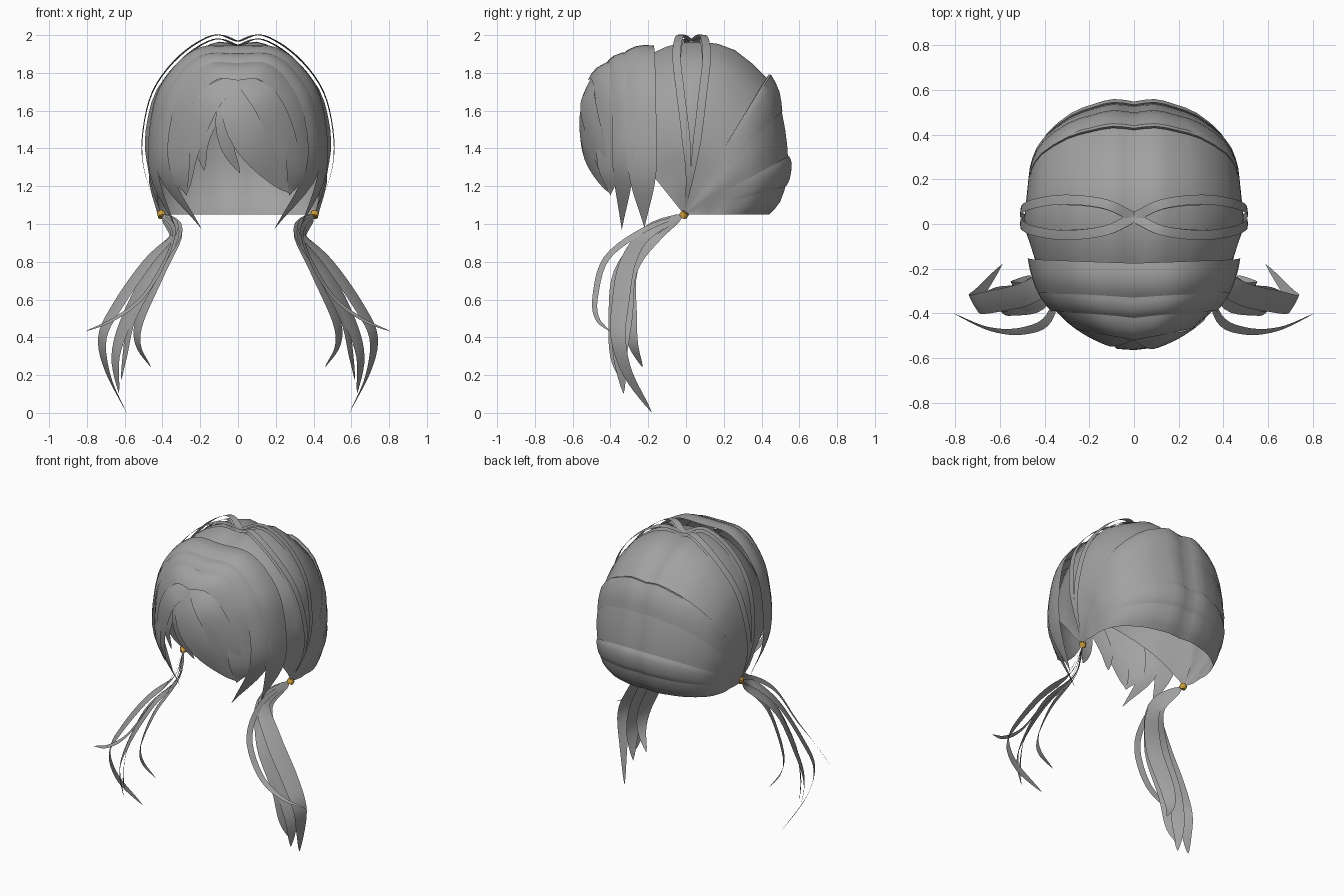
import bpy
import bmesh
import math
from mathutils import Vector

HEAD = Vector((0, 0, 1.4))
TIE = (.405, -.01, 1.05)

default_cube = bpy.data.objects.get("Cube")
if default_cube:
    bpy.data.objects.remove(default_cube, do_unlink=True)


def make_material(name, colour):
    material = bpy.data.materials.new(name)
    material.use_nodes = True
    material.diffuse_color = colour
    shader = material.node_tree.nodes["Principled BSDF"]
    shader.inputs["Base Color"].default_value = colour
    return material


hair_grey = make_material("hair grey", (.36, .36, .36, 1))
tie_gold = make_material("tie gold", (.6, .33, .04, 1))


def smooth_path(points, steps):
    """Catmull-Rom curve through the points."""
    points = [Vector(p) for p in points]
    first = points[0] * 2 - points[1]
    last = points[-1] * 2 - points[-2]
    padded = [first] + points + [last]
    result = []
    for a, b, c, d in zip(padded, padded[1:], padded[2:], padded[3:]):
        for i in range(steps):
            t = i / steps
            result.append(b + (c - a) * t / 2
                          + (a - b * 2.5 + c * 2 - d / 2) * t * t
                          + ((b - c) * 1.5 + (d - a) / 2) * t ** 3)
    return result + [points[-1]]


def finish(obj, material, mirrored):
    obj.data.materials.append(material)
    if mirrored:
        mirror = obj.modifiers.new("Mirror", "MIRROR")
        mirror.merge_threshold = .002
    bpy.ops.object.select_all(action="DESELECT")
    obj.select_set(True)
    bpy.context.view_layer.objects.active = obj
    bpy.ops.object.shade_smooth_by_angle(angle=math.radians(40))


def sheet(name, rows, mirrored=True):
    """Skin a grid of points, facing away from the head."""
    bm = bmesh.new()
    grid = [[bm.verts.new(p) for p in row] for row in rows]
    for low, high in zip(grid, grid[1:]):
        for i in range(len(low) - 1):
            bm.faces.new((low[i], low[i + 1], high[i + 1], high[i]))
    bmesh.ops.remove_doubles(bm, verts=bm.verts, dist=.0005)
    bm.normal_update()
    facing = sum(f.normal.dot(f.calc_center_median() - HEAD) * f.calc_area()
                 for f in bm.faces)
    if facing < 0:
        bmesh.ops.reverse_faces(bm, faces=bm.faces)
    mesh = bpy.data.meshes.new(name)
    bm.to_mesh(mesh)
    bm.free()
    obj = bpy.data.objects.new(name, mesh)
    bpy.context.collection.objects.link(obj)
    finish(obj, hair_grey, mirrored)


def ribbon(name, points, width, facing=None, pointed=True, mirrored=True):
    """Leaf-shaped lock along a path, curved across its width."""
    path = smooth_path(points, 5)
    count = len(path) - 1
    rows = [[] for _ in range(5)]
    for i, p in enumerate(path):
        tangent = path[min(i + 1, count)] - path[max(i - 1, 0)]
        out = (facing or p - HEAD).normalized()
        across = tangent.cross(out).normalized()
        u = i / count
        if pointed:
            size = width * max(0, math.sin(math.pi * u ** .8)) ** .7
        else:
            size = width * min(1, u * 3)
        for row, side in zip(rows, (-1, -.5, 0, .5, 1)):
            offset = side * size
            row.append(p + across * offset - out * offset * offset * 1.3)
    sheet(name, rows, mirrored)


# Swept-back cap: every strand arcs from one tie to the other
SECTION = [(.405, 0), (.455, .15), (.485, .31), (.495, .42), (.478, .57),
           (.43, .73), (.31, .89), (.2, .96), (.1, 1), (0, .98)]


def meridian(y, z):
    """Arc narrowed towards the nape, the back and the forehead."""
    low = max(0, 1 - (z - TIE[2]) / .45)
    narrow = 1 - .1 * low - .3 * max(0, -y) - .09 * max(0, y)
    points = []
    for x, r in SECTION:
        scale = 1 + (narrow - 1) * min(1, r * 3)
        points.append((x * scale, TIE[1] + (y - TIE[1]) * r,
                       TIE[2] + (z - TIE[2]) * r))
    return smooth_path(points, 2)


def cap(name, profile, steps):
    curve = smooth_path([(0, y, z) for y, z in profile], steps)
    sheet(name, [meridian(p.y, p.z) for p in curve])


cap("swept_back_hair",
    [(.44, 1.05), (.5, 1.12), (.535, 1.24), (.54, 1.35), (.525, 1.5),
     (.485, 1.68), (.43, 1.77), (.26, 1.92), (.08, 1.965), (-.1, 1.94),
     (-.28, 1.84), (-.4, 1.69), (-.45, 1.6)], 2)
cap("upper_back_band", [(.43, 1.78), (.45, 1.79), (.495, 1.7), (.51, 1.6)], 2)
cap("lower_back_band", [(.545, 1.36), (.56, 1.32), (.55, 1.24), (.53, 1.2)], 2)


# Layers over the forehead that fall into pointed side locks
def arch(width, top, y, tip):
    points = []
    for degrees in (0, 22, 45, 70, 100):
        a = math.radians(degrees)
        rise = math.copysign(abs(math.cos(a)) ** .85, math.cos(a))
        dip = .03 if degrees == 0 else 0
        points.append((width * math.sin(a) ** .9, y * (1 - .1 * math.sin(a)),
                       HEAD.z + (top - HEAD.z) * rise - dip))
    return smooth_path(points + [tip], 5)


def layer(name, back, front, tip):
    edges = arch(*back, tip), arch(*front, tip)
    rows = []
    for v in (0, .25, .5, .75, 1):
        row = []
        for i, (a, b) in enumerate(zip(*edges)):
            p = a.lerp(b, v)
            fade = 1 - i / (len(edges[0]) - 1)
            bulge = .1 * v * (1 - v) * fade
            row.append(p + (p - HEAD).normalized() * bulge)
        rows.append(row)
    sheet(name, rows)


layer("rear_side_lock", (.475, 1.97, -.175), (.43, 1.925, -.34), (.33, -.22, .98))
layer("middle_side_lock", (.437, 1.935, -.31), (.365, 1.865, -.43), (.19, -.34, .97))
layer("front_side_lock", (.385, 1.89, -.39), (.26, 1.79, -.52), (.27, -.4, 1.15))

# Fringe fanning out from one point above the forehead
ROOT = (0, -.5, 1.78)
fringe = {
    "fringe_main": (.14, [(.05, -.555, 1.6), (.13, -.53, 1.4), (.28, -.4, 1.16)]),
    "fringe_left": (.085, [(.15, -.53, 1.65), (.26, -.47, 1.4), (.28, -.4, 1.16)]),
    "fringe_strand": (.045, [(-.07, -.55, 1.6), (-.06, -.53, 1.42), (.01, -.48, 1.27)]),
    "fringe_right": (.05, [(-.1, -.53, 1.65), (-.19, -.5, 1.45), (-.18, -.46, 1.28)]),
    "fringe_far_right": (.075, [(-.16, -.52, 1.65), (-.26, -.465, 1.4), (-.27, -.4, 1.16)]),
}
for name, (width, points) in fringe.items():
    ribbon(name, [ROOT] + points, width, mirrored=False)

# Raised strands crossing at the crown, in an outer and an inner pair
for level, drop in (("outer", 0), ("inner", .022)):
    for place, side in (("back", 1), ("front", -1)):
        path = [(.488, .02 + .01 * side, 1.25), (.508, .03 + .03 * side, 1.45),
                (.453, .03 + .06 * side, 1.7), (.31, .03 + .08 * side, 1.89),
                (.13, .03 + .06 * side, 2), (0, .03, 1.967)]
        path = [Vector(p) - (Vector(p) - HEAD).normalized() * drop for p in path]
        ribbon(f"crown_strand_{level}_{place}", [TIE] + path, .022, pointed=False)

# Low ponytails, each made of several curved locks
OUTWARD = Vector((.8, -.5, .3))
tails = {
    "ponytail_outer_lock": (.055, [
        (.34, -.2, .96), (.48, -.31, .8), (.64, -.35, .57),
        (.72, -.36, .4), (.69, -.31, .21), (.59, -.18, 0)]),
    "ponytail_main_lock": (.07, [
        (.33, -.18, .94), (.46, -.32, .75), (.59, -.34, .5),
        (.65, -.35, .3), (.63, -.33, .1)]),
    "ponytail_inner_lock": (.05, [
        (.32, -.18, .94), (.41, -.3, .75), (.52, -.3, .5),
        (.53, -.28, .36), (.46, -.23, .24)]),
    "ponytail_front_lock": (.04, [
        (.33, -.2, .94), (.43, -.35, .75), (.56, -.38, .5),
        (.6, -.38, .3), (.62, -.34, .17)]),
    "ponytail_loose_strand": (.02, [
        (.34, -.22, .97), (.38, -.42, .82), (.5, -.48, .62),
        (.65, -.47, .5), (.81, -.4, .43)]),
}
for name, (width, points) in tails.items():
    ribbon(name, [TIE] + points, width, OUTWARD)

# Gold hair ties
bm = bmesh.new()
bmesh.ops.create_cone(bm, cap_ends=True, segments=10, radius1=.022,
                      radius2=.022, depth=.036)
rims = [e for e in bm.edges if abs(e.verts[0].co.z - e.verts[1].co.z) < .001]
bmesh.ops.bevel(bm, geom=rims, offset=.005, segments=2, affect="EDGES")
tilt = Vector((0, 0, 1)).rotation_difference(Vector((.2, .5, .8)))
bmesh.ops.rotate(bm, verts=bm.verts, matrix=tilt.to_matrix())
bmesh.ops.translate(bm, verts=bm.verts, vec=TIE)
mesh = bpy.data.meshes.new("hair_ties")
bm.to_mesh(mesh)
bm.free()
ties = bpy.data.objects.new("hair_ties", mesh)
bpy.context.collection.objects.link(ties)
finish(ties, tie_gold, True)
